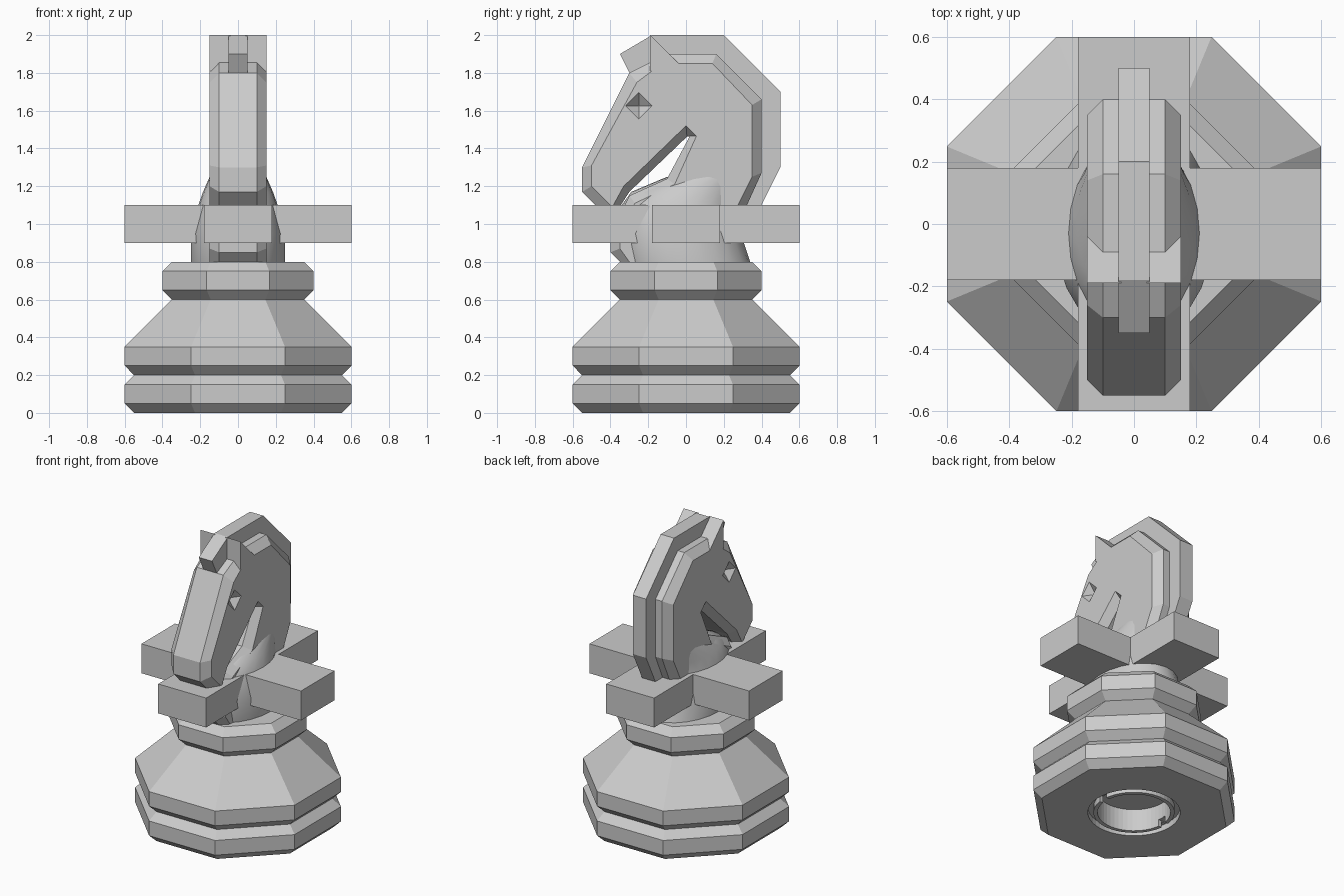
import bpy, bmesh, math

if "Cube" in bpy.data.objects:
    bpy.data.objects.remove(bpy.data.objects["Cube"])

stone = bpy.data.materials.new("light grey")
stone.diffuse_color = (0.6, 0.6, 0.6, 1)
stone.use_nodes = True
stone.node_tree.nodes["Principled BSDF"].inputs["Base Color"].default_value = stone.diffuse_color


def make_object(name, rings, closed=False, caps=True):
    """Skin a list of equal-length vertex rings; closed joins last ring to first."""
    bm = bmesh.new()
    loops = [[bm.verts.new(p) for p in ring] for ring in rings]
    pairs = list(zip(loops, loops[1:]))
    if closed:
        pairs.append((loops[-1], loops[0]))
    for a, b in pairs:
        n = len(a)
        for i in range(n):
            j = (i + 1) % n
            bm.faces.new((a[i], a[j], b[j], b[i]))
    if caps and not closed:
        bm.faces.new(loops[0][::-1])
        bm.faces.new(loops[-1])
    bmesh.ops.recalc_face_normals(bm, faces=bm.faces)
    mesh = bpy.data.meshes.new(name)
    bm.to_mesh(mesh)
    bm.free()
    mesh.materials.append(stone)
    obj = bpy.data.objects.new(name, mesh)
    bpy.context.collection.objects.link(obj)
    return obj


def circle(r, z, n, turn=0.0):
    return [(r * math.cos(turn + 2 * math.pi * i / n),
             r * math.sin(turn + 2 * math.pi * i / n), z) for i in range(n)]


def side_ring(points, x):
    return [(x, y, z) for y, z in points]


def box(name, x, y, z0, z1):
    outline = [(-x, -y), (x, -y), (x, y), (-x, y)]
    return make_object(name, [[(a, b, z) for a, b in outline] for z in (z0, z1)])


def cut(target, cutter):
    mod = target.modifiers.new("cut", 'BOOLEAN')
    mod.operation = 'DIFFERENCE'
    mod.solver = 'EXACT'
    mod.object = cutter
    bpy.context.view_layer.objects.active = target
    bpy.ops.object.modifier_apply(modifier=mod.name)
    bpy.data.objects.remove(cutter)


# Octagonal stepped base: (apothem, height)
steps = [(.55, 0), (.6, .05), (.6, .15), (.55, .2), (.6, .25), (.6, .35),
         (.35, .6), (.4, .65), (.4, .75), (.35, .8)]
eighth = math.pi / 8
base = make_object("stepped_base",
                   [circle(a / math.cos(eighth), z, 8, eighth) for a, z in steps])

# Socket, ring groove and two key slots under the base
cut(base, make_object("socket_cutter", [circle(.225, z, 48) for z in (-.05, .15)]))
cut(base, make_object("groove_cutter", [circle(r, z, 48) for r, z in
                      ((.25, -.05), (.285, -.05), (.285, .04), (.25, .04))], closed=True))
cut(base, box("slot_cutter", .28, .03, -.05, .045))

# Smooth neck bulge: (height, half width, centre y, half depth)
sections = [(.8, .25, 0, .34), (.95, .25, -.04, .33), (1.1, .21, -.03, .31),
            (1.17, .185, .01, .30), (1.25, .15, .12, .22)]
neck = make_object("neck_bulge", [[(hx * x, yc + hy * y, z) for x, y, _ in circle(1, 0, 24)]
                                  for z, hx, yc, hy in sections])
bpy.context.view_layer.objects.active = neck
neck.select_set(True)
bpy.ops.object.shade_smooth_by_angle(angle=math.radians(40))
neck.select_set(False)

# Head and chest: rim outline and the inset outline of the flat cheeks
rim = [(-.55, 1.3), (-.3, 1.8), (-.18, 1.86), (-.14, 1.9), (.16, 1.9), (.4, 1.66),
       (.4, 1.27), (.25, .94), (.2, .8), (-.35, .8), (-.4, .85), (-.4, .95),
       (-.3, 1.15), (-.1, 1.24), (.02, 1.465), (.005, 1.462), (-.3, 1.17),
       (-.39, 1.03), (-.42, 1.04), (-.55, 1.17)]
cheek = [(-.5, 1.31), (-.26, 1.75), (-.18, 1.81), (-.1, 1.85), (.14, 1.85), (.35, 1.63),
         (.35, 1.25), (.2, .95), (.15, .8), (-.3, .8), (-.35, .87), (-.35, .95),
         (-.27, 1.11), (-.06, 1.21), (.055, 1.465), (0, 1.52), (-.33, 1.2),
         (-.39, 1.09), (-.4, 1.1), (-.5, 1.2)]
head = make_object("horse_head", [side_ring(cheek, -.15), side_ring(rim, -.1),
                                  side_ring(rim, .1), side_ring(cheek, .15)])

# Diamond eye hollows
for s in (-1, 1):
    ex, ey, ez, r = .15 * s, -.25, 1.625, .07
    diamond = [(r, 0), (0, r), (-r, 0), (0, -r)]
    rings = [[(ex + s * d, ey + k * a, ez + k * b) for a, b in diamond]
             for d, k in ((.03, 1.6), (0, 1), (-.048, .02))]
    cut(head, make_object("eye_cutter", rings))

# Ears on both sides of the mane
ear = [(-.19, 1.81), (-.19, 2.0), (-.04, 1.85), (-.04, 1.81)]
for side, s in (("left", -1), ("right", 1)):
    make_object(side + "_ear", [side_ring(ear, .04 * s), side_ring(ear, .15 * s)])

# Mane slab with forelock
mane = [(-.35, 1.9), (-.18, 2), (.2, 2), (.5, 1.7), (.5, 1.3), (.3, .9), (.1, .9),
        (.25, 1.3), (.25, 1.6), (.1, 1.75), (-.2, 1.75), (-.3, 1.8)]
make_object("mane", [side_ring(mane, -.05), side_ring(mane, .05)])

# Cross-shaped collar of four bars
w, e = .18, .6
cross = [(w, w), (w, e), (-w, e), (-w, w), (-e, w), (-e, -w),
         (-w, -w), (-w, -e), (w, -e), (w, -w), (e, -w), (e, w)]
make_object("cross_collar", [[(x, y, z) for x, y in cross] for z in (.9, 1.1)])
